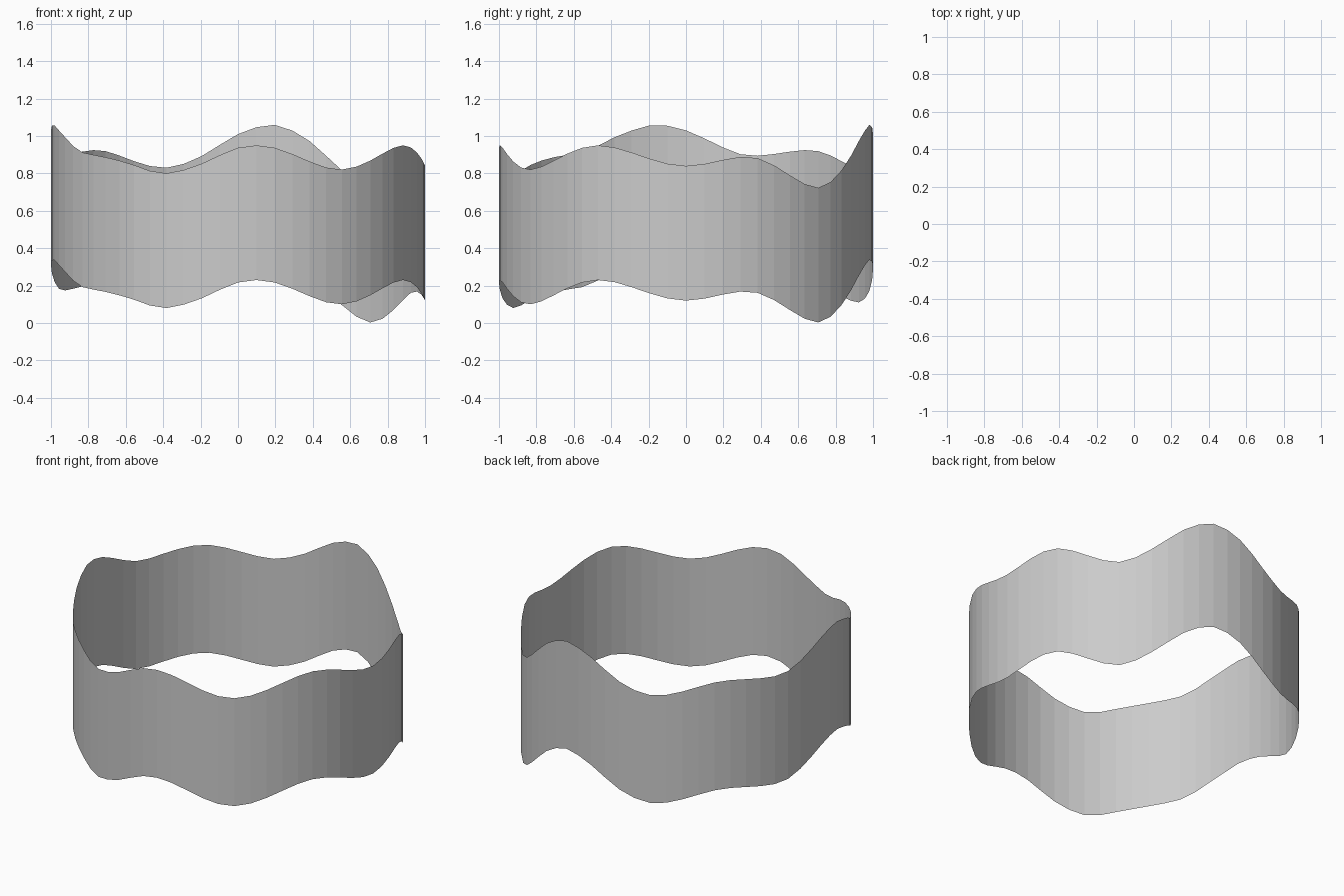
import bpy, bmesh, math

if "Cube" in bpy.data.objects:
    bpy.data.objects.remove(bpy.data.objects["Cube"])

SEGMENTS = 64
HEIGHT = 0.72

# wave of the lower edge: (angle in degrees from +x, height)
WAVE = [(0, .12), (19, .17), (45, .003), (56.6, .10), (67.7, .255), (79.5, .34),
        (90, .29), (101.5, .17), (113, .11), (139, .205), (160, .173), (168, .215),
        (180, .31), (189, .34), (200, .29), (213, .195), (223, .172), (233, .14),
        (247, .08), (258.5, .13), (270, .217), (276, .23), (303, .10), (332, .23)]


def knot(i):
    turns, j = divmod(i, len(WAVE))
    return WAVE[j][0] + 360 * turns, WAVE[j][1]


def slope(i):
    (a0, z0), (a1, z1), (a2, z2) = knot(i - 1), knot(i), knot(i + 1)
    d0, d1 = (z1 - z0) / (a1 - a0), (z2 - z1) / (a2 - a1)
    if d0 * d1 <= 0:                     # crest or trough
        return 0
    return (d0 * (a2 - a1) + d1 * (a1 - a0)) / (a2 - a0)


def wave(angle):
    i = max(k for k, p in enumerate(WAVE) if p[0] <= angle)
    (a, za), (b, zb) = knot(i), knot(i + 1)
    w = b - a
    t = (angle - a) / w
    return ((2*t**3 - 3*t**2 + 1) * za + (t**3 - 2*t**2 + t) * w * slope(i)
            + (3*t**2 - 2*t**3) * zb + (t**3 - t**2) * w * slope(i + 1))


# open thin band following the wave
bm = bmesh.new()
lower, upper = [], []
for i in range(SEGMENTS):
    deg = 360 * i / SEGMENTS
    x, y, z = math.cos(math.radians(deg)), math.sin(math.radians(deg)), wave(deg)
    lower.append(bm.verts.new((x, y, z)))
    upper.append(bm.verts.new((x, y, z + HEIGHT)))
for i in range(SEGMENTS):
    j = (i + 1) % SEGMENTS
    bm.faces.new((lower[i], lower[j], upper[j], upper[i]))

mesh = bpy.data.meshes.new("wavy_band")
bm.to_mesh(mesh)
bm.free()
bpy.context.collection.objects.link(bpy.data.objects.new("wavy_band", mesh))
